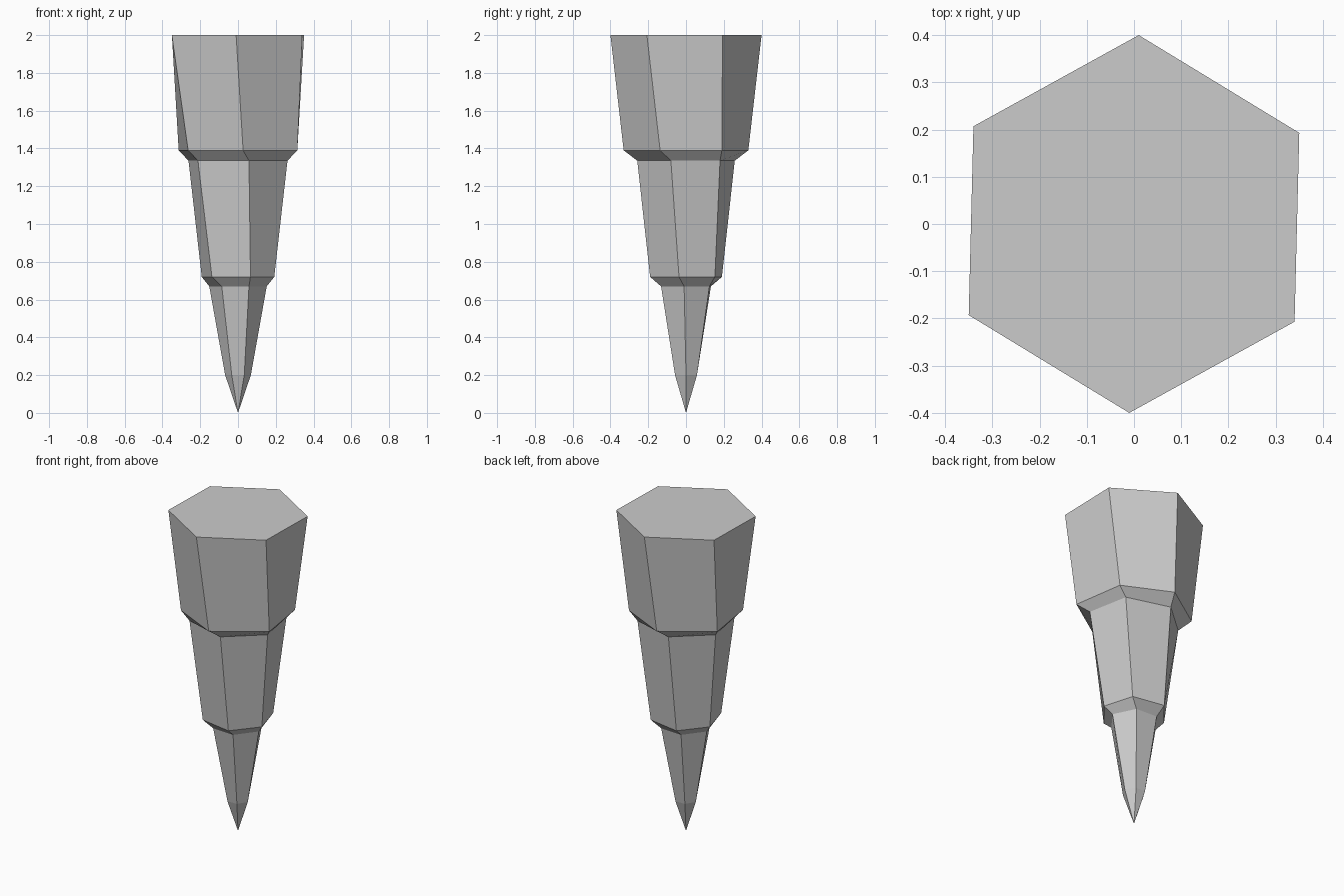
import bpy
import bmesh

if "Cube" in bpy.data.objects:
    bpy.data.objects.remove(bpy.data.objects["Cube"])

# One flat stone colour
stone = bpy.data.materials.new("grey_stone")
stone.diffuse_color = (0.6, 0.6, 0.6, 1.0)
stone.use_nodes = True
stone.node_tree.nodes["Principled BSDF"].inputs["Base Color"].default_value = stone.diffuse_color

# Twisting hexagonal rings: height, then half of the ring (front, right, back right).
# The other half is the same points turned by 180 degrees.
RINGS = [
    (0.20, [(0.033, -0.058), (0.068, 0.0), (0.033, 0.058)]),
    (0.67, [(0.058, -0.132), (0.152, -0.010), (0.086, 0.124)]),
    (0.72, [(0.066, -0.190), (0.192, -0.037), (0.138, 0.153)]),
    (1.335, [(0.058, -0.258), (0.262, -0.080), (0.212, 0.180)]),
    (1.39, [(0.027, -0.330), (0.314, -0.137), (0.264, 0.190)]),
    (2.00, [(-0.010, -0.400), (0.340, -0.207), (0.350, 0.193)]),
]

bm = bmesh.new()
rings = []
for z, half in RINGS:
    full = half + [(-x, -y) for x, y in half]
    rings.append([bm.verts.new((x, y, z)) for x, y in full])

# Pointed tip
tip = bm.verts.new((0, 0, 0))
for i in range(6):
    bm.faces.new((tip, rings[0][(i + 1) % 6], rings[0][i]))

# Stepped sides
for low, high in zip(rings, rings[1:]):
    for i in range(6):
        j = (i + 1) % 6
        bm.faces.new((low[i], low[j], high[j], high[i]))

# Flat top
bm.faces.new(rings[-1])
bmesh.ops.recalc_face_normals(bm, faces=bm.faces[:])

mesh = bpy.data.meshes.new("stalactite")
bm.to_mesh(mesh)
bm.free()
mesh.materials.append(stone)
bpy.context.collection.objects.link(bpy.data.objects.new("stalactite", mesh))
